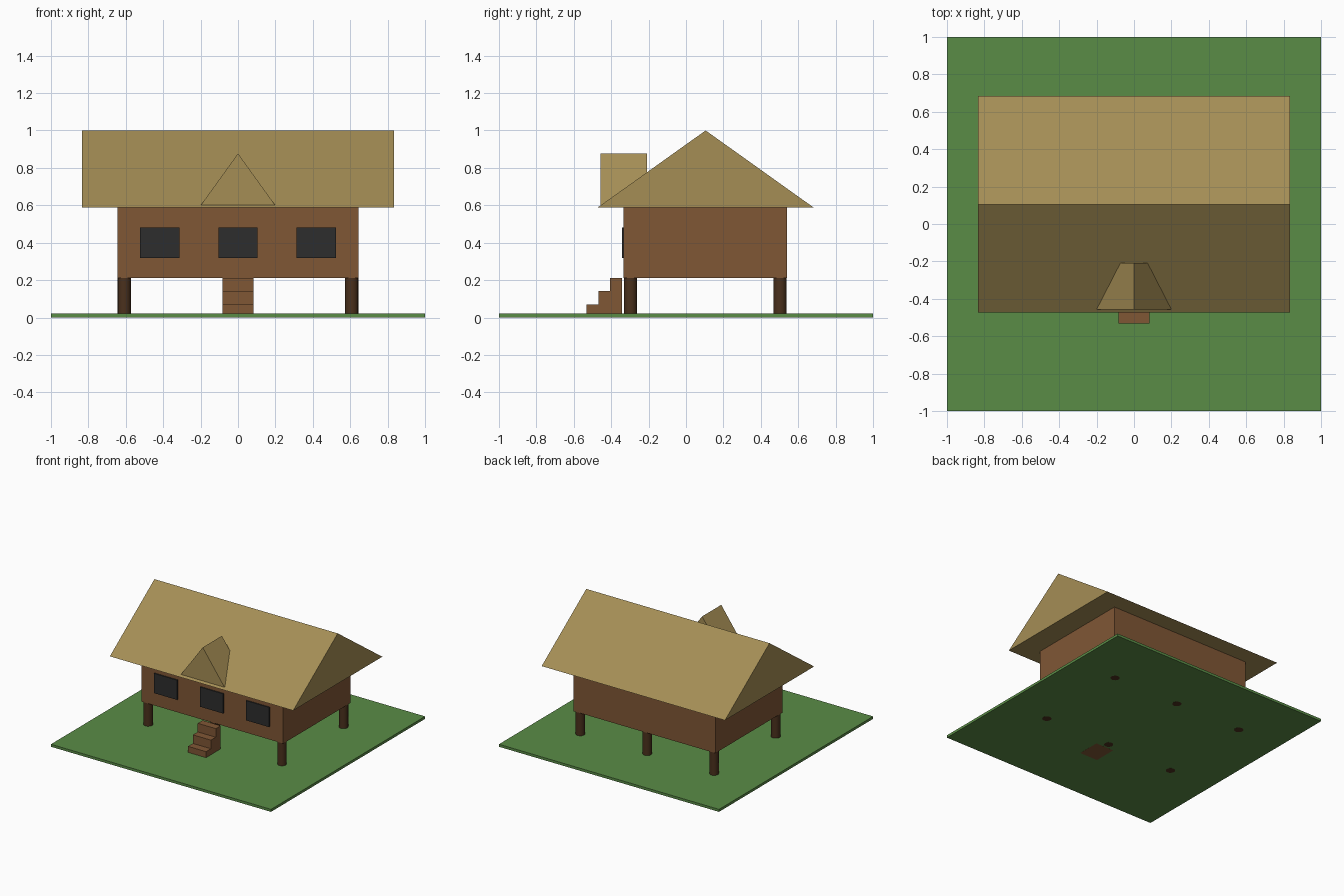
import bpy, bmesh, math

if "Cube" in bpy.data.objects:
    bpy.data.objects.remove(bpy.data.objects["Cube"])


def material(name, rgb):
    m = bpy.data.materials.new(name)
    m.diffuse_color = (*rgb, 1)
    m.use_nodes = True
    m.node_tree.nodes["Principled BSDF"].inputs["Base Color"].default_value = m.diffuse_color
    return m


GRASS = material("grass green", (0.102, 0.262, 0.062))
WOOD = material("wood brown", (0.216, 0.095, 0.036))
THATCH = material("thatch tan", (0.376, 0.270, 0.091))
POST = material("dark post brown", (0.069, 0.030, 0.012))
GLASS = material("window black", (0.026, 0.026, 0.026))


def add(name, bm, mat):
    bmesh.ops.recalc_face_normals(bm, faces=bm.faces)
    me = bpy.data.meshes.new(name)
    bm.to_mesh(me)
    bm.free()
    me.materials.append(mat)
    ob = bpy.data.objects.new(name, me)
    bpy.context.collection.objects.link(ob)
    return ob


def extrude(name, points, vec, mat):
    """Solid made by sweeping a closed profile along vec."""
    bm = bmesh.new()
    face = bm.faces.new([bm.verts.new(p) for p in points])
    r = bmesh.ops.extrude_face_region(bm, geom=[face], use_keep_orig=True)
    moved = [v for v in r["geom"] if isinstance(v, bmesh.types.BMVert)]
    bmesh.ops.translate(bm, verts=moved, vec=vec)
    return add(name, bm, mat)


def box(name, x0, x1, y0, y1, z0, z1, mat):
    base = [(x0, y0, z0), (x1, y0, z0), (x1, y1, z0), (x0, y1, z0)]
    return extrude(name, base, (0, 0, z1 - z0), mat)


# Lawn slab (posts and stairs show through its underside)
box("lawn", -1, 1, -1, 1, 0.0003, 0.021, GRASS)

# House body
box("house_body", -0.645, 0.645, -0.334, 0.54, 0.212, 0.587, WOOD)

# Main gable roof
extrude("main_roof", [(-0.833, -0.474, 0.587), (-0.833, 0.684, 0.587), (-0.833, 0.105, 1.0)],
        (1.666, 0, 0), THATCH)

# Small gable over the entrance
extrude("dormer_roof", [(-0.198, -0.458, 0.602), (0.198, -0.458, 0.602), (0, -0.458, 0.877)],
        (0, 0.249, 0), THATCH)

# Three windows on the front
for i, x in enumerate((-0.418, 0, 0.418)):
    box(f"window_{i + 1}", x - 0.105, x + 0.105, -0.3435, -0.3337, 0.318, 0.48, GLASS)

# Front stairs, one stepped side profile
y0, depth, rise = -0.532, 0.0632, 0.0705
profile = [(-0.082, y0, 0)]
for i in range(3):
    profile += [(-0.082, y0 + i * depth, (i + 1) * rise),
                (-0.082, y0 + (i + 1) * depth, (i + 1) * rise)]
profile.append((-0.082, y0 + 3 * depth, 0))
extrude("front_stairs", profile, (0.164, 0, 0), WOOD)

# Six round stilts
for row, y in (("front", -0.297), ("back", 0.503)):
    for side, x in (("left", -0.608), ("middle", 0), ("right", 0.608)):
        bpy.ops.mesh.primitive_cylinder_add(vertices=16, radius=0.035, depth=0.212,
                                            location=(x, y, 0.106))
        ob = bpy.context.object
        ob.name = f"{row}_{side}_post"
        ob.data.materials.append(POST)
        bpy.ops.object.shade_smooth_by_angle(angle=math.radians(40))
